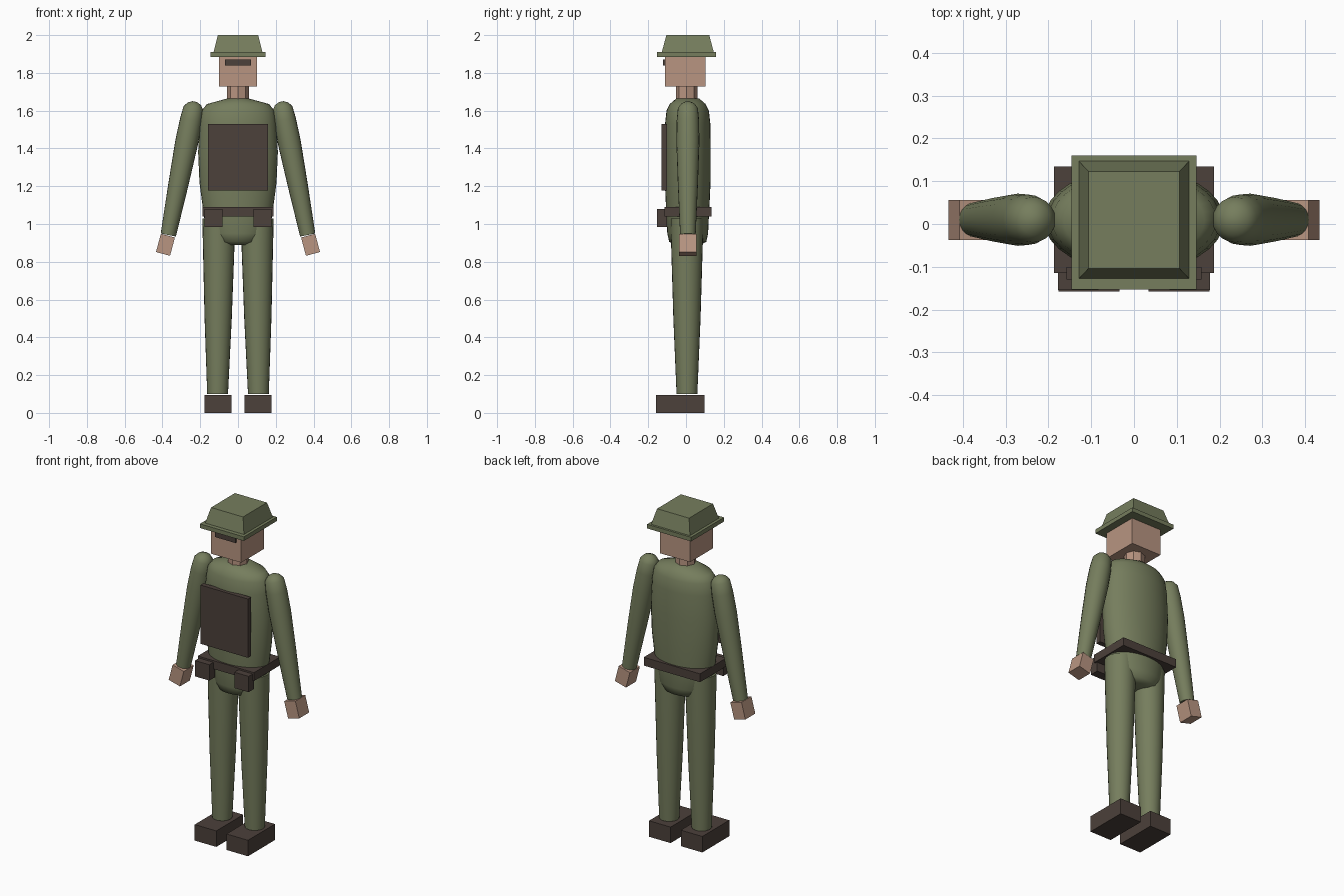
import bpy, bmesh, math
from mathutils import Matrix, Vector

cube = bpy.data.objects.get("Cube")
if cube:
    bpy.data.objects.remove(cube, do_unlink=True)


def material(name, rgb):
    m = bpy.data.materials.new(name)
    m.use_nodes = True
    m.diffuse_color = (*rgb, 1)
    m.node_tree.nodes["Principled BSDF"].inputs["Base Color"].default_value = (*rgb, 1)
    return m


GREEN = material("olive green", (0.18, 0.207, 0.11))
SKIN = material("skin", (0.48, 0.30, 0.22))
BROWN = material("dark brown", (0.072, 0.052, 0.043))


def finish(name, bm, mat, smooth=None):
    bmesh.ops.recalc_face_normals(bm, faces=bm.faces)
    mesh = bpy.data.meshes.new(name)
    bm.to_mesh(mesh)
    bm.free()
    mesh.materials.append(mat)
    ob = bpy.data.objects.new(name, mesh)
    bpy.context.collection.objects.link(ob)
    if smooth:
        bpy.ops.object.select_all(action='DESELECT')
        ob.select_set(True)
        bpy.context.view_layer.objects.active = ob
        bpy.ops.object.shade_smooth_by_angle(angle=math.radians(smooth))
    return ob


def box(name, mat, xs, ys, zs, top_scale=1.0):
    """Box between limits; the top face may be shrunk."""
    bm = bmesh.new()
    bmesh.ops.create_cube(bm, size=1)
    size = Vector((xs[1] - xs[0], ys[1] - ys[0], zs[1] - zs[0]))
    mid = Vector((sum(xs), sum(ys), sum(zs))) / 2
    for v in bm.verts:
        if v.co.z > 0:
            v.co.x *= top_scale
            v.co.y *= top_scale
        v.co = v.co * size + mid
    return finish(name, bm, mat)


def loft(name, mat, rings, sides=24, matrix=Matrix(), smooth=40):
    """Capped tube through elliptical rings (x, y, z, rx, ry)."""
    bm = bmesh.new()
    loops = []
    for x, y, z, rx, ry in rings:
        turns = [math.tau * i / sides for i in range(sides)]
        loops.append([bm.verts.new(matrix @ Vector((x + rx * math.cos(a), y + ry * math.sin(a), z)))
                      for a in turns])
    for a, b in zip(loops, loops[1:]):
        for i in range(sides):
            j = (i + 1) % sides
            bm.faces.new((a[i], a[j], b[j], b[i]))
    bm.faces.new(loops[0])
    bm.faces.new(loops[-1])
    return finish(name, bm, mat, smooth)


# Hat
box("hat_brim", GREEN, (-.146, .146), (-.153, .16), (1.885, 1.91))
box("hat_crown", GREEN, (-.129, .129), (-.128, .147), (1.91, 2.0), .825)

# Head and neck
box("head", SKIN, (-.1, .1), (-.112, .104), (1.727, 1.888))
box("eye_band", BROWN, (-.069, .069), (-.122, -.112), (1.84, 1.87))
loft("neck", SKIN, [(0, .003, 1.62, .057, .057), (0, .003, 1.74, .057, .057)], 8, smooth=None)

# Torso and hips
torso = [(.89, .085, .065), (.905, .125, .098), (.95, .165, .108), (1.04, .18, .112),
         (1.09, .187, .115), (1.22, .204, .121), (1.38, .211, .122), (1.53, .203, .12),
         (1.6, .192, .112), (1.635, .165, .095), (1.665, .055, .06)]
loft("torso", GREEN, [(0, .009, z, rx, ry) for z, rx, ry in torso], 32, smooth=60)

# Chest plate and belt
box("chest_plate", BROWN, (-.158, .158), (-.13, -.1), (1.177, 1.53))
box("belt", BROWN, (-.187, .187), (-.115, .134), (1.04, 1.09))

for side, s in (("right", -1), ("left", 1)):
    def span(a, b):
        return sorted((s * a, s * b))

    box(side + "_pouch", BROWN, span(.083, .178), (-.154, -.1), (.985, 1.08))
    box(side + "_boot", BROWN, span(.034, .177), (-.158, .098), (0, .096))

    # Leg
    loft(side + "_leg", GREEN, [(s * .108, .005, .1, .055, .055), (s * .105, .005, .5, .072, .072),
                                (s * .102, .005, .9, .084, .084), (s * .102, .005, 1.03, .087, .087)])

    # Arm, hanging outwards from the shoulder
    tilt = Matrix.Translation((s * .229, .01, 1.648)) @ Matrix.Rotation(-s * math.radians(11.2), 4, 'Y')
    profile = [(0, .012), (-.012, .036), (-.035, .053), (-.1, .059), (-.22, .061), (-.45, .053), (-.72, .041)]
    loft(side + "_arm", GREEN, [(0, 0, z, r, r) for z, r in profile], 20, tilt, 60)

    # Hand
    hand = box(side + "_hand", SKIN, (-.0385, .0385), (-.047, .047), (-.05, .05))
    hand.data.transform(Matrix.Translation((s * .384, .009, .89))
                        @ Matrix.Rotation(-s * math.radians(15), 4, 'Y'))
